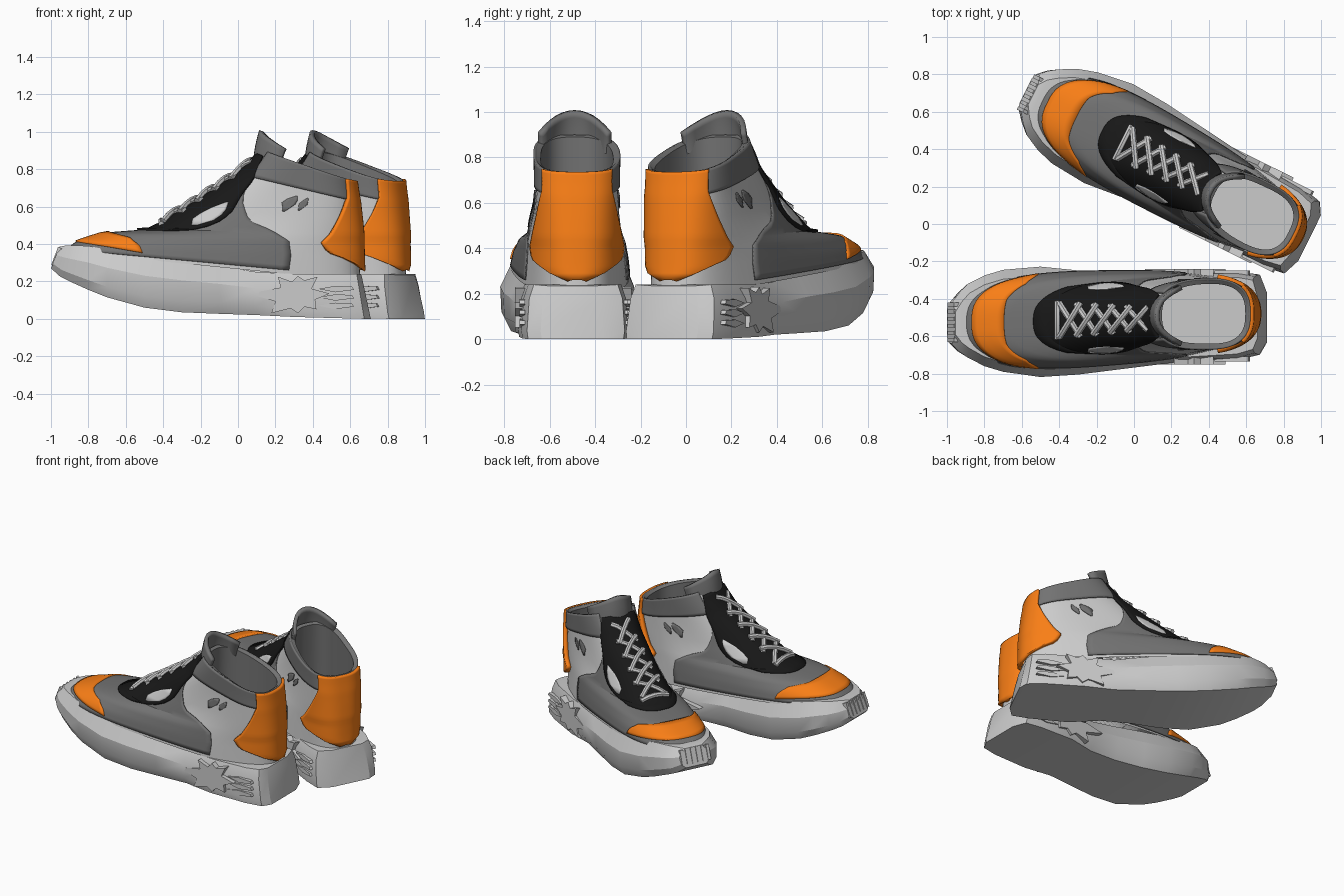
import bpy, bmesh, math
from mathutils import Vector, Matrix

if "Cube" in bpy.data.objects:
    bpy.data.objects.remove(bpy.data.objects["Cube"])

def material(name, c):
    m = bpy.data.materials.new(name)
    m.diffuse_color = (*c, 1)
    m.use_nodes = True
    m.node_tree.nodes["Principled BSDF"].inputs["Base Color"].default_value = m.diffuse_color
    return m

ORANGE = material("orange", (0.95, 0.21, 0.008))
BLACK = material("black", (0.009, 0.009, 0.009))
DARK = material("dark_grey", (0.17, 0.17, 0.17))

# Near shoe is modelled in place; the far shoe is its mirrored, turned copy
SHOES = [("near", Matrix()),
         ("far", Matrix.Translation((0.612, 0.053, 0)) @ Matrix.Rotation(math.radians(-26.4), 4, 'Z')
          @ Matrix.Diagonal((1, -1, 1, 1)) @ Matrix.Translation((-0.36, 0.47, 0)))]

def make(name, verts, faces, mat=None, thick=0):
    for side, mx in SHOES:
        bm = bmesh.new()
        vs = [bm.verts.new(mx @ Vector(v)) for v in verts]
        for f in faces:
            bm.faces.new([vs[i] for i in f])
        bmesh.ops.recalc_face_normals(bm, faces=bm.faces)
        me = bpy.data.meshes.new(name)
        bm.to_mesh(me)
        bm.free()
        ob = bpy.data.objects.new(f"{side}_{name}", me)
        bpy.context.collection.objects.link(ob)
        if mat:
            me.materials.append(mat)
        if thick:
            s = ob.modifiers.new("thickness", 'SOLIDIFY')
            s.thickness, s.offset = thick, 0

def grid(rows, closed=False):
    n = len(rows[0])
    faces = []
    for r in range(len(rows) - 1):
        for i in range(n if closed else n - 1):
            j = (i + 1) % n
            faces.append((r * n + i, r * n + j, (r + 1) * n + j, (r + 1) * n + i))
    return [p for row in rows for p in row], faces

def prism(name, pts, y0, y1, mat=None):
    n = len(pts)
    v, f = grid([[(x, y, z) for x, z in pts] for y in (y0, y1)], True)
    make(name, v, f + [tuple(range(n)), tuple(range(n, 2 * n))], mat)

def table(pairs, t):
    if t <= pairs[0][0]:
        return pairs[0][1]
    for (a, p), (b, q) in zip(pairs, pairs[1:]):
        if t <= b:
            return p + (q - p) * (t - a) / (b - a)
    return pairs[-1][1]

# Sole: cross-sections along x (x bottom, x top, y outer, y inner, z bottom, z top)
SOLE = [(-1.0, -.955, -.64, -.42, .27, .385), (-.95, -.92, -.685, -.365, .225, .392),
        (-.9, -.88, -.715, -.32, .20, .392), (-.8, -.8, -.76, -.275, .155, .39),
        (-.7, -.7, -.79, -.245, .115, .37), (-.5, -.5, -.818, -.228, .06, .335),
        (-.3, -.3, -.805, -.248, .035, .31), (-.1, -.1, -.78, -.275, .027, .285),
        (.1, .1, -.755, -.275, .02, .25), (.3, .3, -.74, -.255, .01, .24),
        (.56, .55, -.725, -.255, .003, .24), (.675, .635, -.70, -.27, 0, .24), (.71, .66, -.64, -.36, 0, .235)]
rows = []
for xb, xt, yo, yi, zb, zt in SOLE:
    prof = [(.035, 0), (.005, .22), (0, .62), (.05, 1)]
    if xb > .2:
        prof = [(.005, 0), (0, .15), (.01, .75), (.03, 1)]
    left = [(xb + (xt - xb) * h, yo + d, zb + (zt - zb) * h) for d, h in prof]
    right = [(xb + (xt - xb) * h, yi - d, zb + (zt - zb) * h) for d, h in reversed(prof)]
    rows.append(left + right)
v, f = grid(rows, True)
make("sole", v, f + [tuple(range(8)), tuple(range(len(v) - 8, len(v)))])

# Toe bumper ribs
for i in range(6):
    y = -.63 + i * .038
    prism(f"toe_rib_{i}", [(-.998, .29), (-.962, .385), (-.93, .37), (-.96, .27)], y, y + .02)

# Jagged burst and rear spikes on both sides of the heel
R = [.17, .08, .15, .09, .13, .08, .15, .1, .26, .13, .2, .1, .15, .09, .14, .1]
burst = [(.32 + r * math.cos(2 * math.pi * i / 16), .135 + .85 * r * math.sin(2 * math.pi * i / 16))
         for i, r in enumerate(R)]
for side, y0, y1 in (("outer", -.752, -.70), ("inner", -.29, -.24)):
    prism(f"burst_{side}", [(x, max(.03, min(.23, z))) for x, z in burst], y0, y1)
    for k in range(3):
        z = .07 + k * .045
        prism(f"spike_{side}_{k}", [(.43, z), (.52, z - .018), (.62, z - .005), (.61, z + .012), (.52, z + .016)],
              y0 + .018, y1 - .009)

# Upper surface: stacked rings (front x, front z, back x, back z, front half width, back half width)
RINGS = [(-.93, .36, .655, .20, .28, .224), (-.86, .41, .65, .32, .262, .219),
         (-.72, .455, .648, .40, .232, .215), (-.46, .475, .648, .45, .19, .212),
         (-.25, .60, .64, .53, .165, .203), (0, .765, .63, .62, .16, .193),
         (.075, .84, .62, .68, .17, .187), (.13, .90, .612, .735, .175, .185),
         (.15, .89, .595, .725, .15, .168), (.13, .30, .60, .30, .15, .168)]

def surf(a, v):
    i = min(int(v), len(RINGS) - 2)
    xf, zf, xb, zb, wf, wb = (p + (q - p) * (v - i) for p, q in zip(RINGS[i], RINGS[i + 1]))
    power = lambda t: math.copysign(abs(t) ** (2 / 2.7), t)
    c, s = power(math.cos(a)), power(math.sin(a))
    t = (c + 1) / 2
    x = xf + (xb - xf) * t
    yc = -.48 - .045 * max(0, min(1, .36 - x))
    return Vector((x, yc + (wf + (wb - wf) * t) * s, zf + (zb - zf) * t))

def lifted(a, v, d):
    e = .02
    du = surf(a + e, v) - surf(a - e, v)
    dv = surf(a, min(v + e, 7)) - surf(a, max(v - e, 0))
    return surf(a, v) + du.cross(dv).normalized() * d

def panel(name, centre, spans, d, mat=None, thick=.014, n=32, droop=0):
    v0, v1 = spans[0][0], spans[-1][0]
    m = max(4, round((v1 - v0) * 4))
    rows = []
    for j in range(m + 1):
        v = v0 + (v1 - v0) * j / m
        da = math.radians(table(spans, v))
        ks = [2 * k / n - 1 for k in range(n + 1)]
        rows.append([lifted(math.radians(centre) + da * k, v - droop * k * k, d) for k in ks])
    make(name, *grid(rows), mat, thick)

N = 64
ring = lambda r: [surf(2 * math.pi * k / N, r) for k in range(N)]
make("upper", *grid([ring(r) for r in range(8)], True))
make("lining", *grid([ring(r) for r in (7, 8, 9)], True), DARK)
make("insole", ring(9), [tuple(range(N))])

# Panels laid on the upper
panel("vamp_panel", 180, [(.2, 114), (1, 114), (2, 110), (3, 96), (4, 76), (5, 45)], .003, DARK, .006, 64)
panel("lacing_panel", 180, [(2.7, 52), (3, 63), (3.5, 70), (4, 68), (5, 50), (6, 38), (6.6, 32)], .009, BLACK)
panel("toe_overlay", 180, [(.95, 67), (1.5, 63), (2.1, 50)], .006, ORANGE, .014, 40, .5)
panel("collar_band", 0, [(5.1, 138), (7, 145)], .005, DARK, .012, 56)
panel("heel_counter", 0, [(.5, 4), (.9, 30), (1.3, 46), (2, 52), (3, 51), (4, 46), (5.3, 39), (6.95, 41)], .014, ORANGE, .03)
for name, s in (("outer", 1), ("inner", -1)):
    panel(f"lacing_flash_{name}", 180 + 56 * s, [(3.2, 2), (3.5, 10), (3.9, 8), (4.2, 1)], .016, None, .006, 6)
    for k in range(2):
        panel(f"ankle_mark_{name}_{k}", s * (88 - 7 * k), [(4.1 + .1 * k, .5), (4.5, 3), (4.75, .5)], .004, DARK, .005, 4)

# Tongue tab standing above the collar
rows = []
for h in (0, .35, .7, .9, 1):
    row = []
    for k in range(13):
        u = k / 6 - 1
        top = 1.005 - .095 * abs(u) ** 2
        row.append((.085 + .04 * h ** 2 + .13 * abs(u) ** 2.5, -.49 + .15 * u, .74 + (top - .74) * h))
    rows.append(row)
make("tongue", *grid(rows), DARK, .025)

# Laces: crossed tubes following the front slope
def tube(name, pts, r=.017, n=7):
    rows = []
    for i, p in enumerate(pts):
        t = (pts[min(i + 1, len(pts) - 1)] - pts[max(i - 1, 0)]).normalized()
        a = t.cross(Vector((0, 0, 1))).normalized()
        b = t.cross(a)
        rows.append([p + r * (a * math.cos(2 * math.pi * k / n) + b * math.sin(2 * math.pi * k / n)) for k in range(n)])
    v, f = grid(rows, True)
    make(name, v, f + [tuple(range(n)), tuple(range(len(v) - n, len(v)))])

SLOPE = [(r[0], r[1]) for r in RINGS[2:8]]

def lace_point(x, dy, lift):
    return Vector((x, -.51 + dy + .02 * (x + .2), table(SLOPE, x) + lift))

for i in range(5):
    x0, x1 = -.40 + i * .09, -.40 + i * .09 + .115
    w = .092 - .007 * i
    for s in (-1, 1):
        tube(f"lace_{i}_{s}", [lace_point(x0 + (x1 - x0) * t, s * w * (2 * t - 1), .005 + .09 * t * (1 - t) + .006 * s)
                               for t in (0, .25, .5, .75, 1)])
tube("lace_bar", [lace_point(-.41, w, .02 - 2 * w * w) for w in (-.1, -.05, 0, .05, .1)])

bpy.ops.object.select_all(action='SELECT')
bpy.context.view_layer.objects.active = bpy.context.selected_objects[0]
bpy.ops.object.shade_smooth_by_angle(angle=math.radians(25))
